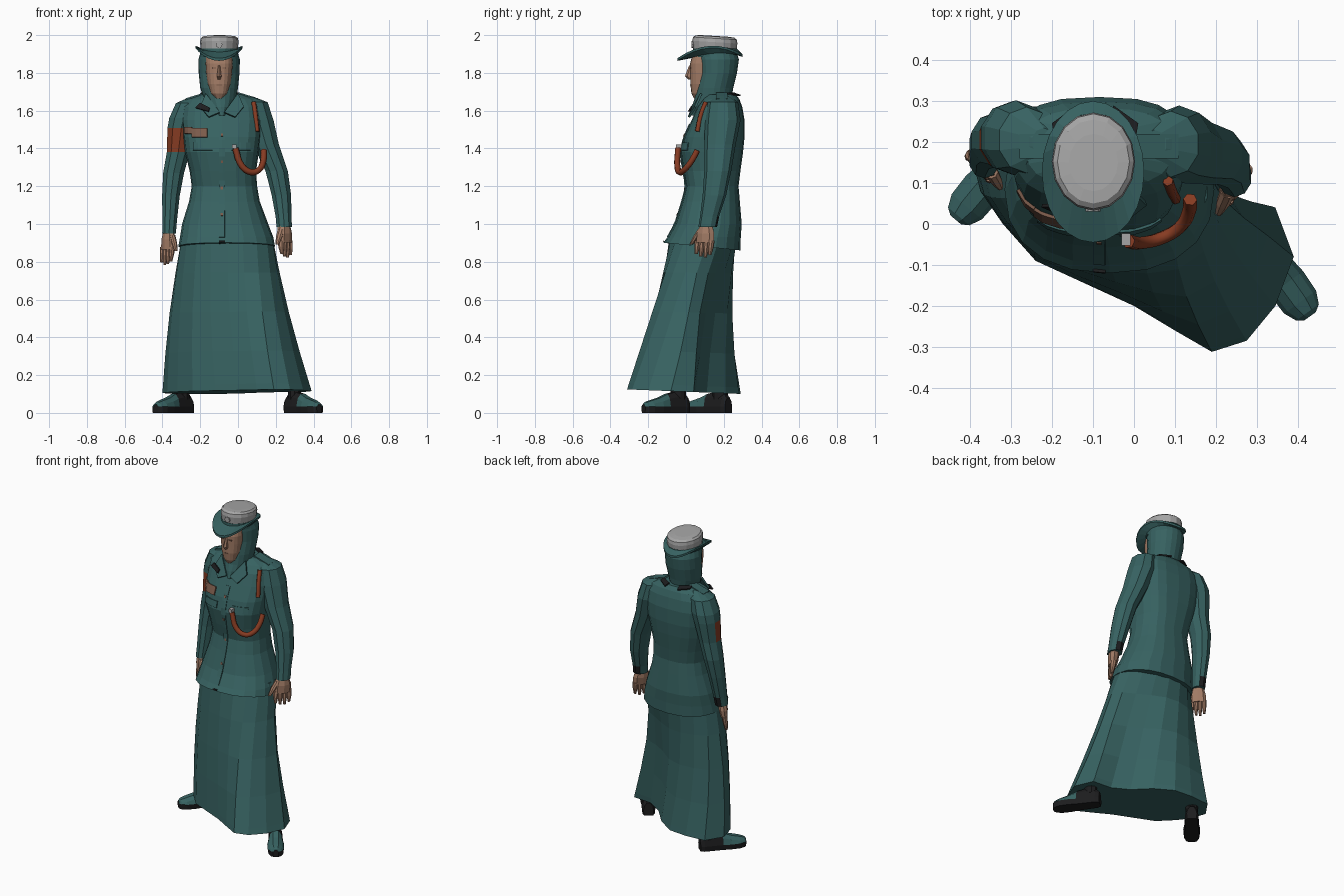
import bpy, bmesh, math
from mathutils import Vector
from mathutils.bvhtree import BVHTree

old = bpy.data.objects.get("Cube")
if old:
    bpy.data.objects.remove(old)


def material(name, *rgb):
    m = bpy.data.materials.new(name)
    m.use_nodes = True
    m.diffuse_color = (*rgb, 1)
    m.node_tree.nodes["Principled BSDF"].inputs["Base Color"].default_value = (*rgb, 1)
    return m


TEAL = material("teal cloth", .038, .122, .12)
BLACK = material("black leather", .012, .012, .013)
SKIN = material("skin", .37, .205, .135)
ORANGE = material("rust orange", .24, .044, .016)
GREY = material("pale grey", .38, .38, .38)
BROWN = material("ribbon brown", .2, .105, .07)
MID = -.085  # centre line of the upper body


def add(name, bm, *mats):
    bmesh.ops.recalc_face_normals(bm, faces=bm.faces)
    me = bpy.data.meshes.new(name)
    bm.to_mesh(me)
    bm.free()
    for m in mats:
        me.materials.append(m)
    ob = bpy.data.objects.new(name, me)
    bpy.context.collection.objects.link(ob)
    return ob


def loft(name, rings, *mats, caps=True, rule=None):
    """Skin a list of equal rings; rule(face) picks the material slot."""
    bm = bmesh.new()
    vs = [[bm.verts.new(p) for p in r] for r in rings]
    n = len(vs[0])
    for a, b in zip(vs, vs[1:]):
        for i in range(n):
            j = (i + 1) % n
            bm.faces.new((a[i], a[j], b[j], b[i]))
    if caps:
        bm.faces.new(vs[0])
        bm.faces.new(vs[-1])
    bmesh.ops.recalc_face_normals(bm, faces=bm.faces)
    if rule:
        for f in bm.faces:
            f.normal_update()
            f.material_index = rule(f)
    return add(name, bm, *mats)


def oval(z, cx, rx, front, back, n=20, e=2.0):
    cy, ry = (front + back) / 2, (back - front) / 2
    pts = []
    for i in range(n):
        t = math.tau * i / n - math.pi / 2
        c, s = math.cos(t), math.sin(t)
        pts.append(Vector((cx + rx * math.copysign(abs(c) ** (2 / e), c),
                           cy + ry * math.copysign(abs(s) ** (2 / e), s), z)))
    return pts


def tube(name, path, *mats, n=10, deep=1.15, rule=None):
    rings = [oval(z, x, r, y - r * deep, y + r * deep, n) for x, y, z, r in path]
    return loft(name, rings, *mats, rule=rule)


# Skirt: slanted hem swept to the left front, hollow behind, rising to an oval waist
hem = [(0, -.2), (.1, -.26), (.19, -.312), (.275, -.285), (.345, -.2), (.39, -.08),
       (.345, .04), (.22, .05), (.12, .11), (.03, .21), (-.08, .28), (-.2, .29),
       (-.33, .28), (-.4, .18), (-.375, .08), (-.32, 0), (-.24, -.09), (-.12, -.145)]
waist = oval(.95, -.058, .24, -.085, .275, len(hem))
skirt = []
for t in (0, .04, .25, .5, .75, 1):
    ring = []
    for (x, y), w in zip(hem, waist):
        p = Vector((x, y, .112 - .04 * y)).lerp(w, t)
        bow = math.sin(math.pi * t)
        p.y -= bow * max(0, p.y) * (.1 + max(0, p.x))
        p.x -= .015 * bow
        ring.append(p)
    skirt.append(ring)
loft("skirt", skirt, TEAL)

# Jacket: height, centre x, half width, front y, back y, count, squareness; hem dips behind
rings = [oval(*r[:5], e=r[5]) for r in (
    (.88, -.06, .256, -.12, .288, 2.3), (.93, -.06, .247, -.098, .29, 2.3),
    (1, -.068, .228, -.058, .295, 2.3), (1.12, -.072, .187, -.02, .285, 2.4),
    (1.2, -.072, .173, 0, .278, 2.4), (1.28, -.08, .176, -.015, .288, 2.5),
    (1.38, MID, .195, -.03, .302, 2.7), (1.46, MID, .205, -.01, .31, 2.8),
    (1.55, MID, .213, .03, .31, 2.8), (1.62, MID, .205, .06, .298, 2.8),
    (1.66, MID, .18, .09, .283, 2.6), (1.685, MID, .11, .11, .265, 2.4))]
for p in rings[0]:
    p.z -= .1 * (p.y - .09)
jacket = loft("jacket", rings, TEAL)
tree = BVHTree.FromPolygons([v.co for v in jacket.data.vertices],
                            [p.vertices[:] for p in jacket.data.polygons])


def patch(name, x, z, w, h, mat, lift=.005, n=4):
    """Thin plate laid on the front of the jacket."""
    bm = bmesh.new()
    bmesh.ops.create_grid(bm, x_segments=n, y_segments=n, size=.5)
    for v in bm.verts:
        px, pz = x + v.co.x * w, z + v.co.y * h
        hit = tree.ray_cast(Vector((px, -1, pz)), Vector((0, 1, 0)))[0]
        v.co = (px, (hit.y if hit else .1) - lift, pz)
    ob = add(name, bm, mat)
    mod = ob.modifiers.new("thickness", "SOLIDIFY")
    mod.thickness, mod.offset = .008, 0


patch("ribbon_bar", -.203, 1.483, .08, .048, BROWN)
patch("ribbon_end", -.263, 1.495, .04, .034, BROWN)
for side, label in ((-1, "right"), (1, "left")):
    patch(label + "_chest_flap", MID + side * .1, 1.41, .1, .04, TEAL, .003)
patch("front_placket", MID, 1.23, .03, .6, TEAL, .001, 14)
for k in range(4):
    patch("button_%d" % k, MID, 1.05 + k * .14, .012, .014, BROWN, .004, 2)
patch("hem_notch", MID, .895, .03, .025, BLACK, .006, 2)


# Sleeves: coloured band round the front of the right one, dark cuff lining behind both
def cuff(f):
    return f.calc_center_median().z < 1.03 and f.normal.y > .55


def band(f):
    return 1.4 < f.calc_center_median().z < 1.5 and f.normal.dot(Vector((-.6, -1, 0))) > .2


tube("left_sleeve", ((.05, .195, 1.675, .03), (.09, .195, 1.645, .07), (.11, .195, 1.55, .082),
     (.148, .18, 1.42, .072), (.205, .168, 1.28, .062), (.23, .15, 1.15, .054),
     (.241, .125, 1.04, .044), (.245, .115, .985, .043)), TEAL, BLACK, rule=lambda f: int(cuff(f)))
tube("right_sleeve", ((-.22, .2, 1.675, .03), (-.262, .205, 1.64, .07), (-.288, .21, 1.56, .08),
     (-.3, .21, 1.508, .077), (-.316, .205, 1.38, .064), (-.341, .205, 1.27, .058),
     (-.355, .19, 1.15, .049), (-.362, .165, 1.01, .04), (-.365, .155, .95, .038)),
     TEAL, BLACK, ORANGE, rule=lambda f: 2 if band(f) else int(cuff(f)))


# Hands: palm, four fingers and a thumb, spread along a width axis
def hand(label, wrist, tip, across, size):
    w, t, a = Vector(wrist), Vector(tip), Vector(across).normalized()
    flat = Vector((-a.y, a.x, 0))

    def strip(name, start, end, sizes):
        sections = []
        for k, (wide, thick) in enumerate(sizes):
            c = start.lerp(end, k / (len(sizes) - 1))
            sections.append([c + a * wide * size * math.cos(i * math.tau / 8)
                             + flat * thick * size * math.sin(i * math.tau / 8) for i in range(8)])
        loft(label + name, sections, SKIN)

    strip("_palm", w, w.lerp(t, .55), ((.026, .022), (.04, .024), (.042, .018)))
    for k in range(4):
        off = a * (k - 1.5) * .021 * size
        strip("_finger_%d" % k, w.lerp(t, .48) + off, t + off
              + Vector((0, 0, .012 * abs(k - 1.3))), ((.012, .014), (.011, .012), (.006, .006)))
    strip("_thumb", w.lerp(t, .15) + a * .03, w.lerp(t, .6) + a * .06 * size,
          ((.012, .014), (.013, .013), (.007, .007)))


hand("left_hand", (.243, .108, 1), (.255, .09, .82), (-.5, -.8, 0), 1.35)
hand("right_hand", (-.365, .15, .97), (-.38, .135, .78), (.6, -.65, 0), 1.15)

# Hood wrapped round the head
loft("hood", [oval(*r) for r in (
    (1.575, MID, .02, .02, .15), (1.62, -.09, .062, .03, .22), (1.66, -.095, .085, .044, .24),
    (1.72, -.1, .1, .05, .25), (1.8, -.1, .108, .064, .27), (1.87, -.1, .11, .057, .28),
    (1.92, -.1, .095, .05, .265))], TEAL)

# Face and nose
loft("face", [oval(*r, e=2.7) for r in (
    (1.665, -.1, .025, .042, .18), (1.69, -.1, .048, .029, .2), (1.74, -.1, .062, .023, .2),
    (1.8, -.1, .07, .023, .2), (1.85, -.1, .073, .022, .2), (1.9, -.1, .07, .034, .2))], SKIN)
loft("nose", [oval(z, -.1, r, f, .045, 6) for z, r, f in (
    (1.765, .008, .013), (1.782, .014, -.006), (1.81, .01, .005), (1.84, .006, .017))], SKIN)


def box(name, centre, size, mat, rot=(0, 0, 0)):
    bm = bmesh.new()
    bmesh.ops.create_cube(bm, size=1)
    for v in bm.verts:
        v.co = [c * s for c, s in zip(v.co, size)]
    ob = add(name, bm, mat)
    ob.location, ob.rotation_euler = centre, rot


def plate(name, points, mat, thick):
    bm = bmesh.new()
    bm.faces.new([bm.verts.new(p) for p in points])
    mod = add(name, bm, mat).modifiers.new("thickness", "SOLIDIFY")
    mod.thickness, mod.offset = thick, 0


box("mouth", (-.1, .0245, 1.735), (.03, .006, .005), BROWN)
for side, label in ((-1, "right"), (1, "left")):
    box(label + "_eye", (-.1 + side * .027, .0235, 1.826), (.02, .008, .005), BROWN)
    # Shoulder strap, folded collar point and dark lining behind the neck
    box(label + "_shoulder_strap", (MID + side * .14, .19, 1.676), (.11, .06, .01), TEAL,
        (0, side * .3, 0))
    plate(label + "_collar_point", [(MID + side * x, y, z) for x, y, z in (
        (.012, .025, 1.59), (.07, .015, 1.565), (.115, .05, 1.62), (.085, .08, 1.69))], TEAL, .012)
    plate(label + "_collar_lining", [(-.095 + side * x, y, z) for x, y, z in (
        (.1, .215, 1.693), (.105, .245, 1.686), (.045, .288, 1.68), (.035, .255, 1.692))], BLACK, .008)
plate("collar_underside", ((-.225, .045, 1.615), (-.155, .014, 1.595), (-.15, .026, 1.615),
                           (-.2, .045, 1.64)), BLACK, .009)

# Hat: brim turned up at the sides, band, and pale crown sloping to the back
brim = []
for rx, front, back, z, lift in ((.098, .04, .27, 1.88, .015), (.125, -.045, .3, 1.868, .058),
                                 (.125, -.045, .3, 1.882, .055), (.098, .04, .27, 1.912, .01)):
    ring = oval(z, -.1, rx, front, back, 24)
    for p in ring:
        p.z += lift * ((p.x + .1) / rx) ** 2 + .06 * (p.y - .03)
    brim.append(ring)
loft("hat_brim", brim + brim[:1], TEAL, caps=False)
loft("hat_band", [oval(1.885, -.1, .1, .036, .273), oval(1.928, -.1, .1, .036, .271)], TEAL)
crown = [oval(*r, 16) for r in ((1.922, -.1, .097, .038, .268), (1.97, -.099, .102, .033, .272),
                                (1.99, -.099, .099, .037, .269), (2, -.099, .088, .05, .255),
                                (2.003, -.099, .06, .08, .22))]
for ring in crown[1:]:
    for p in ring:
        p.z -= .06 * (p.y - .03)
loft("hat_crown", crown, GREY)
bm = bmesh.new()
bmesh.ops.create_circle(bm, cap_ends=True, radius=.018, segments=8)
badge = add("hat_badge", bm, GREY)
badge.location, badge.rotation_euler = (-.1, .03, 1.95), (math.pi / 2, 0, 0)
badge.modifiers.new("thickness", "SOLIDIFY").thickness = .009


# Cord: short length from the left shoulder, thick hanging loop, and its whistle
def cord(name, radius, path):
    cu = bpy.data.curves.new(name, "CURVE")
    cu.dimensions, cu.bevel_depth, cu.bevel_resolution, cu.resolution_u = "3D", radius, 1, 4
    cu.use_fill_caps = True
    sp = cu.splines.new("BEZIER")
    sp.bezier_points.add(len(path) - 1)
    for b, p in zip(sp.bezier_points, path):
        b.co = p
        b.handle_left_type = b.handle_right_type = "AUTO"
    cu.materials.append(ORANGE)
    bpy.context.collection.objects.link(bpy.data.objects.new(name, cu))


cord("shoulder_cord", .013, ((.083, .105, 1.645), (.092, .08, 1.58), (.102, .06, 1.49)))
cord("cord_loop", .017, ((.137, .06, 1.39), (.134, .03, 1.335), (.112, -.008, 1.288),
                         (.07, -.033, 1.274), (.02, -.046, 1.308), (-.014, -.042, 1.4)))
box("whistle", (-.02, -.038, 1.41), (.022, .03, .022), GREY)


# Shoes: black sole and heel, teal toe cap
def shoe(label, heel, toe):
    h, t = Vector((*heel, 0)), Vector((*toe, 0))
    d = (t - h).normalized()
    side = Vector((-d.y, d.x, 0))
    sections = []
    for k, wide, top in ((0, .03, .08), (.08, .04, .1), (.3, .042, .11), (.48, .044, .1),
                         (.65, .05, .08), (.85, .048, .065), (.96, .034, .055), (1, .017, .045)):
        c = h.lerp(t, k)
        sections.append([c + side * wide * u + Vector((0, 0, top * v))
                         for u, v in ((-.9, 0), (.9, 0), (1, .3), (.8, .75), (.35, 1),
                                      (-.35, 1), (-.8, .75), (-1, .3))])
    for ring in sections:
        ring[2].z = ring[7].z = .033

    def toe_cap(f):
        c = f.calc_center_median()
        return int((c - h).dot(d) > .47 * (t - h).length and c.z > .034)

    loft(label + "_shoe", sections, BLACK, TEAL, rule=toe_cap)
    a = h.lerp(t, .2)
    tube(label + "_ankle", ((a.x, a.y, .07, .036), (a.x, a.y, .15, .036)), BLACK)


shoe("left", (.265, .005), (.43, -.225))
shoe("right", (-.255, .225), (-.435, .01))

# Smooth shading with sharp creases kept
for ob in bpy.context.view_layer.objects:
    ob.select_set(ob.type == "MESH")
bpy.context.view_layer.objects.active = jacket
bpy.ops.object.shade_smooth_by_angle(angle=math.radians(46))
